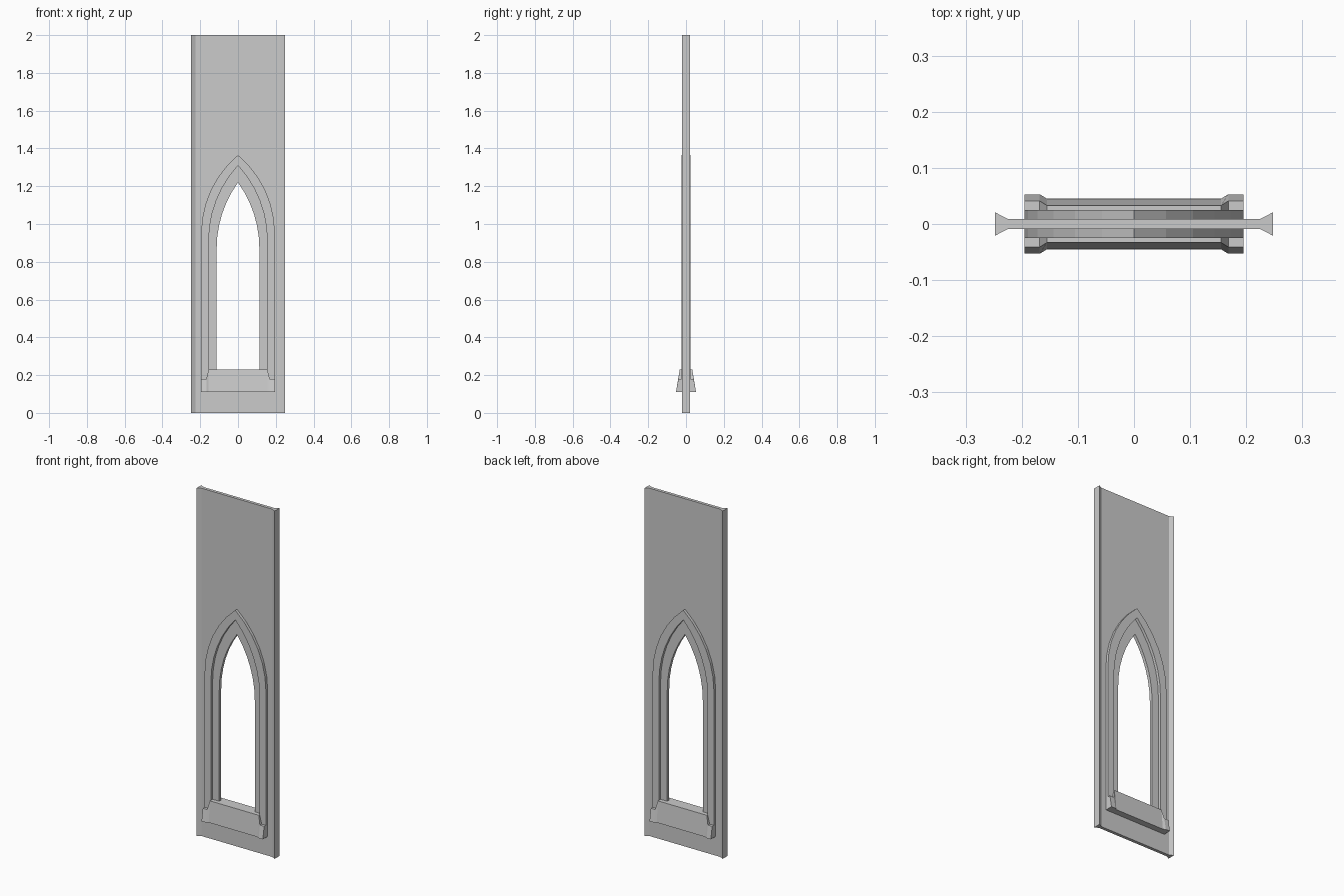
import bpy, bmesh, math
from mathutils import Vector

if "Cube" in bpy.data.objects:
    bpy.data.objects.remove(bpy.data.objects["Cube"])


def loft(name, sections):
    """Join equal-length point loops into a closed solid."""
    bm = bmesh.new()
    rings = [[bm.verts.new(p) for p in s] for s in sections]
    n = len(rings[0])
    for a, b in zip(rings, rings[1:]):
        for i in range(n):
            j = (i + 1) % n
            bm.faces.new((a[i], a[j], b[j], b[i]))
    bm.faces.new(rings[0][::-1])
    bm.faces.new(rings[-1])
    bmesh.ops.recalc_face_normals(bm, faces=bm.faces)
    mesh = bpy.data.meshes.new(name)
    bm.to_mesh(mesh)
    bm.free()
    obj = bpy.data.objects.new(name, mesh)
    bpy.context.collection.objects.link(obj)
    return obj


def arch(half, bottom, spring, apex, steps=6):
    """Pointed arch outline, from the bottom right over the top to the bottom left."""
    rise = apex - spring
    r = (half ** 2 + rise ** 2) / (2 * half)
    end = math.asin(rise / r)
    right = [(half, bottom)]
    for i in range(steps + 1):
        t = end * i / steps
        right.append((half - r + r * math.cos(t), spring + r * math.sin(t)))
    right[-1] = (0, apex)
    return right + [(-x, z) for x, z in right[-2::-1]]


def at_y(points, y):
    return [Vector((x, y, z)) for x, z in points]


# Wall panel: thin web with flared side edges
quarter = [(0.248, 0.021), (0.225, 0.009)]
section = quarter + [(-x, y) for x, y in quarter[::-1]]
section += [(x, -y) for x, y in section[::-1]]
panel = loft("wall_panel", [[(x, y, z) for x, y in section] for z in (0, 2)])

# Pointed window opening
opening = arch(0.113, 0.23, 0.87, 1.22)
cutter = loft("opening_cutter", [at_y(opening, -0.2), at_y(opening, 0.2)])
cutter.hide_render = True
cut = panel.modifiers.new("opening", "BOOLEAN")
cut.operation = "DIFFERENCE"
cut.solver = "EXACT"
cut.object = cutter
bpy.context.view_layer.objects.active = panel
bpy.ops.object.modifier_apply(modifier="opening")
bpy.data.objects.remove(cutter)

# Raised arch moulding, showing on both faces of the panel
outer = arch(0.195, 0.15, 0.95, 1.365)
inner = arch(0.155, 0.15, 0.91, 1.31)
loft("arch_moulding", [
    [(xo, -0.025, zo), (xo, 0.025, zo), (xi, 0.025, zi), (xi, -0.025, zi)]
    for (xo, zo), (xi, zi) in zip(outer, inner)])

# Sloped sill with lower, deeper end blocks: x, bottom depth, top depth, top height
half_sill = [(0.195, 0.053, 0.041, 0.18), (0.168, 0.053, 0.041, 0.18),
             (0.155, 0.045, 0.033, 0.23)]
stations = half_sill + [(-x, b, t, z) for x, b, t, z in half_sill[::-1]]
loft("window_sill", [
    [(x, -b, 0.11), (x, b, 0.11), (x, t, z), (x, -t, z)]
    for x, b, t, z in stations])
